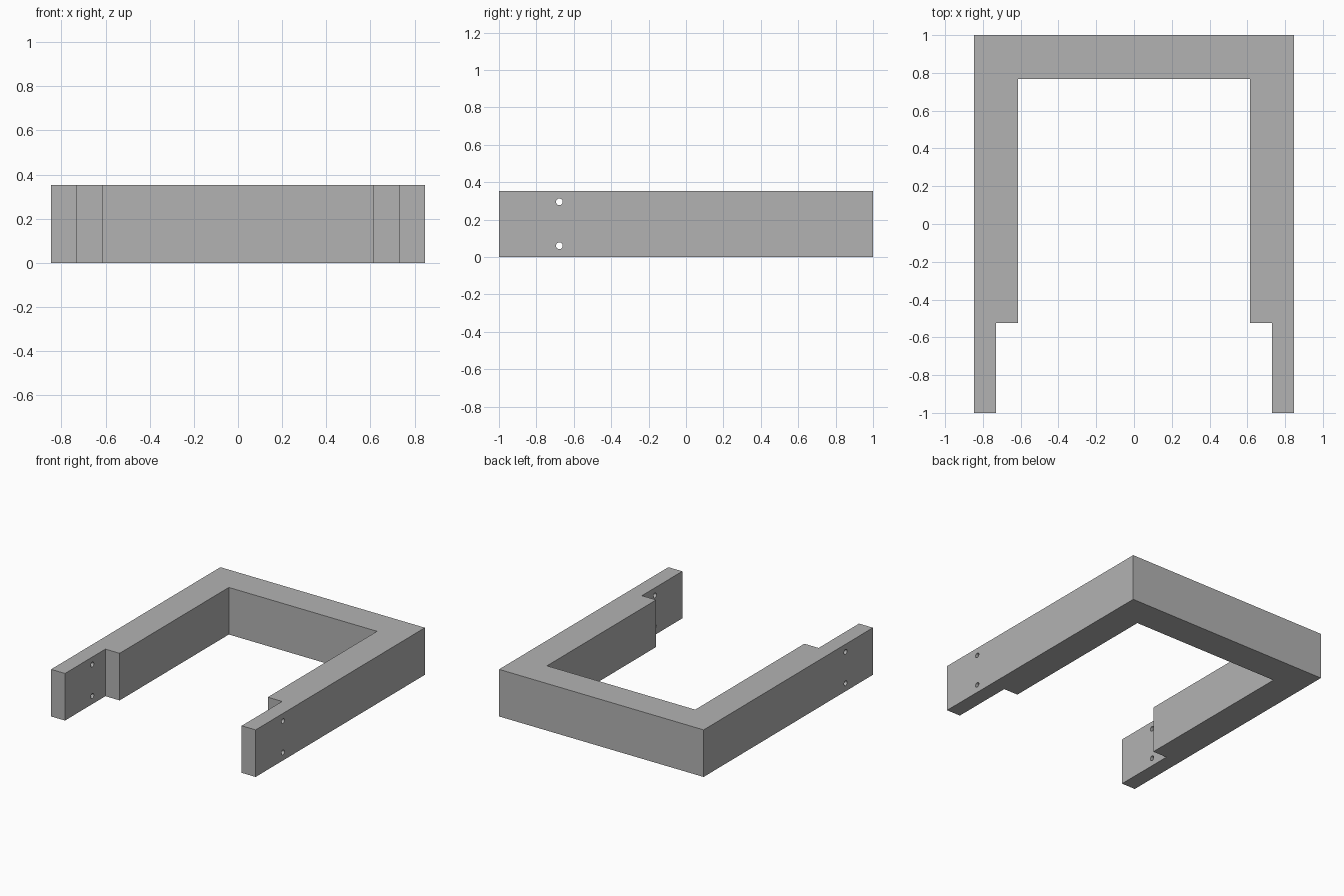
import bpy
import bmesh
import math
from mathutils import Matrix

cube = bpy.data.objects.get("Cube")
if cube:
    bpy.data.objects.remove(cube, do_unlink=True)

HEIGHT = 0.352
HALF_WIDTH = 0.846


def make_material(name, colour):
    mat = bpy.data.materials.new(name)
    mat.use_nodes = True
    mat.diffuse_color = colour
    mat.node_tree.nodes["Principled BSDF"].inputs["Base Color"].default_value = colour
    return mat


def make_object(name, bm):
    bmesh.ops.recalc_face_normals(bm, faces=bm.faces[:])
    mesh = bpy.data.meshes.new(name)
    bm.to_mesh(mesh)
    bm.free()
    obj = bpy.data.objects.new(name, mesh)
    bpy.context.collection.objects.link(obj)
    return obj


# U-shaped frame: half outline mirrored across x, then extruded upward
half = [(HALF_WIDTH, 1), (HALF_WIDTH, -1), (0.731, -1),
        (0.731, -0.523), (0.613, -0.523), (0.613, 0.767)]
outline = half + [(-x, y) for x, y in reversed(half)]
bm = bmesh.new()
base = bm.faces.new([bm.verts.new((x, y, 0)) for x, y in outline])
top = bmesh.ops.extrude_face_region(bm, geom=[base], use_keep_orig=True)["geom"]
bmesh.ops.translate(bm, vec=(0, 0, HEIGHT),
                    verts=[v for v in top if isinstance(v, bmesh.types.BMVert)])
frame = make_object("frame", bm)
frame.data.materials.append(make_material("grey", (0.45, 0.45, 0.45, 1)))

# Two bolt holes through each thin front tab
bm = bmesh.new()
for z in (0.06, 0.295):
    bmesh.ops.create_cone(
        bm, cap_ends=True, segments=24, radius1=0.018, radius2=0.018, depth=2,
        matrix=Matrix.Translation((0, -0.677, z)) @ Matrix.Rotation(math.pi / 2, 4, 'Y'))
cutter = make_object("hole_cutter", bm)
cutter.hide_render = True

cut = frame.modifiers.new("bolt_holes", 'BOOLEAN')
cut.operation = 'DIFFERENCE'
cut.solver = 'EXACT'
cut.object = cutter
bpy.context.view_layer.objects.active = frame
frame.select_set(True)
bpy.ops.object.modifier_apply(modifier=cut.name)
bpy.data.objects.remove(cutter, do_unlink=True)
bpy.ops.object.shade_smooth_by_angle(angle=math.radians(30))
